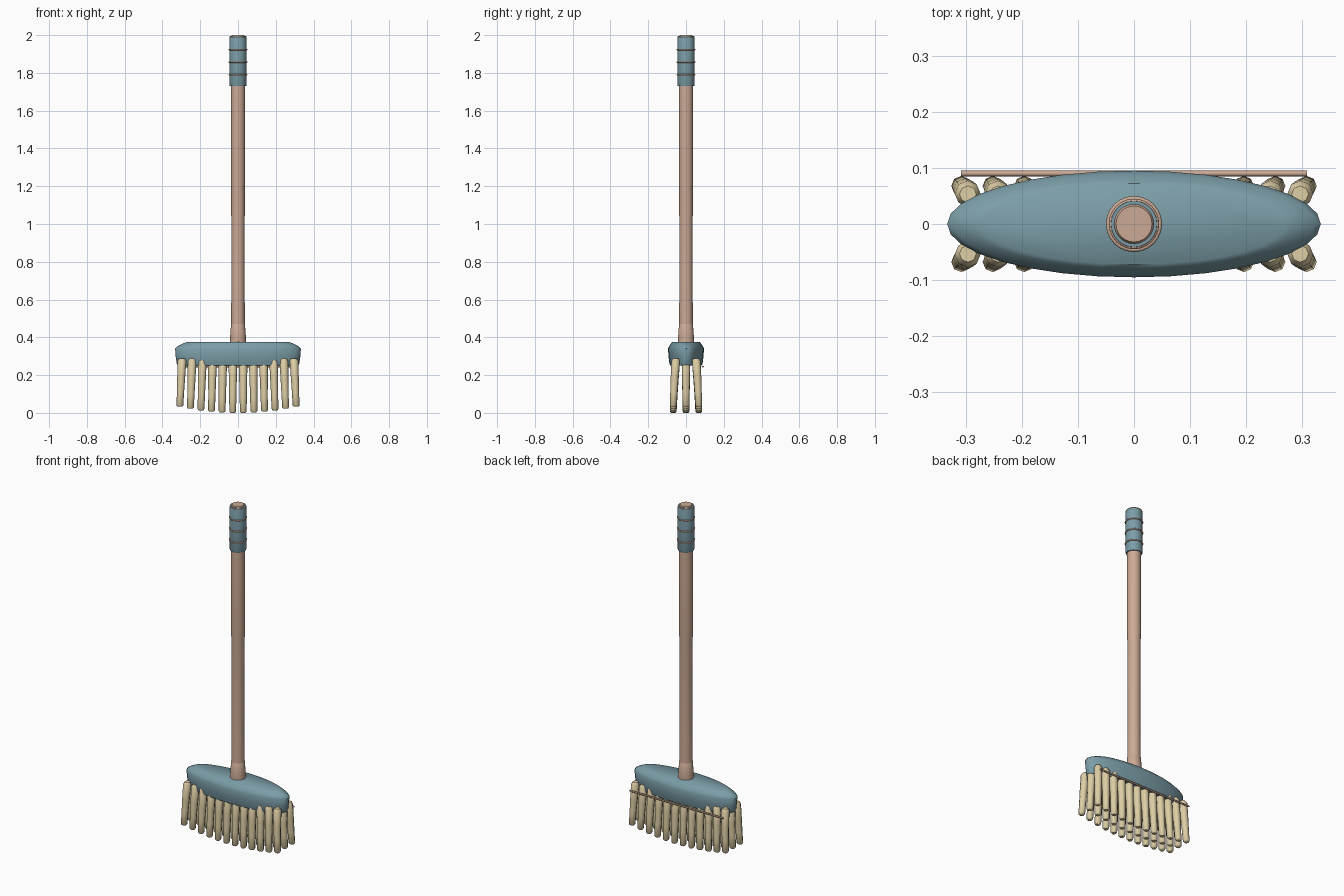
import bpy, bmesh, math
from mathutils import Vector

if "Cube" in bpy.data.objects:
    bpy.data.objects.remove(bpy.data.objects["Cube"])


def material(name, col):
    m = bpy.data.materials.new(name)
    m.diffuse_color = (*col, 1)
    m.use_nodes = True
    m.node_tree.nodes["Principled BSDF"].inputs["Base Color"].default_value = m.diffuse_color
    return m


BLUE = material("blue_plastic", (0.20, 0.34, 0.39))
WOOD = material("pale_wood", (0.60, 0.40, 0.30))
STRAW = material("straw", (0.73, 0.62, 0.38))


def loft(bm, layers, n):
    """Skin closed ellipses; each layer is (cx, cy, z, rx, ry), bottom to top."""
    rings = []
    for cx, cy, z, rx, ry in layers:
        rings.append([bm.verts.new((cx + rx * math.cos(2 * math.pi * k / n),
                                    cy + ry * math.sin(2 * math.pi * k / n), z))
                      for k in range(n)])
    for a, b in zip(rings, rings[1:]):
        for k in range(n):
            j = (k + 1) % n
            bm.faces.new((a[k], a[j], b[j], b[k]))
    bm.faces.new(rings[0][::-1])
    bm.faces.new(rings[-1])


def finish(bm, name, mat, angle=35):
    me = bpy.data.meshes.new(name)
    bm.to_mesh(me)
    bm.free()
    ob = bpy.data.objects.new(name, me)
    bpy.context.collection.objects.link(ob)
    me.materials.append(mat)
    bpy.ops.object.select_all(action='DESELECT')
    ob.select_set(True)
    bpy.context.view_layer.objects.active = ob
    bpy.ops.object.shade_smooth_by_angle(angle=math.radians(angle))
    return ob


def turned(name, profile, n, mat):
    bm = bmesh.new()
    loft(bm, [(0, 0, z, r, r) for z, r in profile], n)
    return finish(bm, name, mat)


# Broom head: oval block with chamfered top
bm = bmesh.new()
loft(bm, [(0, 0, z, rx, ry) for z, rx, ry in (
    (0.25, 0.318, 0.084), (0.262, 0.325, 0.088), (0.30, 0.330, 0.093),
    (0.34, 0.333, 0.095), (0.352, 0.322, 0.090),
    (0.368, 0.290, 0.079), (0.375, 0.270, 0.072))], 32)
finish(bm, "head", BLUE, 45)

# Handle pole, flared socket at its foot
turned("handle", [(0.36, 0.036), (0.58, 0.036), (0.60, 0.035), (1.20, 0.036),
                  (1.23, 0.038), (1.98, 0.037), (1.994, 0.036), (2.0, 0.032)], 24, WOOD)
turned("socket", [(0.365, 0.043), (0.40, 0.042), (0.47, 0.037), (0.475, 0.034)], 24, WOOD)

# Hand grip and its rings
turned("grip", [(1.73, 0.043), (1.735, 0.045), (1.985, 0.045), (1.995, 0.041)], 24, BLUE)
for i, (z, R) in enumerate(((1.79, 0.046), (1.857, 0.046), (1.923, 0.046), (1.99, 0.041))):
    bpy.ops.mesh.primitive_torus_add(location=(0, 0, z), major_radius=R, minor_radius=0.004,
                                     major_segments=24, minor_segments=8)
    ring = bpy.context.object
    ring.name = f"grip_ring_{i + 1}"
    ring.data.materials.append(WOOD)
    bpy.ops.object.shade_smooth_by_angle(angle=math.radians(50))

# Bristle tufts: three rows of twelve, splayed outwards
for row, side in (("front", -1), ("middle", 0), ("back", 1)):
    bm = bmesh.new()
    for i in range(12):
        t = (i - 5.5) / 5.5
        foot = 0.033 * t * t
        layers = []
        for f, r in ((0, 0.012), (0.025, 0.018), (0.3, 0.019), (0.6, 0.021),
                     (0.95, 0.023), (1, 0.015)):
            z = foot + (0.288 - foot) * f
            x = t * (0.308 - 0.012 * f)
            y = side * (0.053 + 0.015 * (1 - f) ** 0.8)
            layers.append((x, y, z, r, r))
        loft(bm, layers, 8)
    finish(bm, f"bristles_{row}", STRAW, 50)

# Thin binding rod along the back lower edge
bpy.ops.mesh.primitive_cylinder_add(vertices=8, radius=0.005, depth=0.616,
                                    location=(0, 0.09, 0.245), rotation=(0, math.pi / 2, 0))
rod = bpy.context.object
rod.name = "binding_rod"
rod.data.materials.append(WOOD)
bpy.ops.object.shade_smooth_by_angle(angle=math.radians(50))
